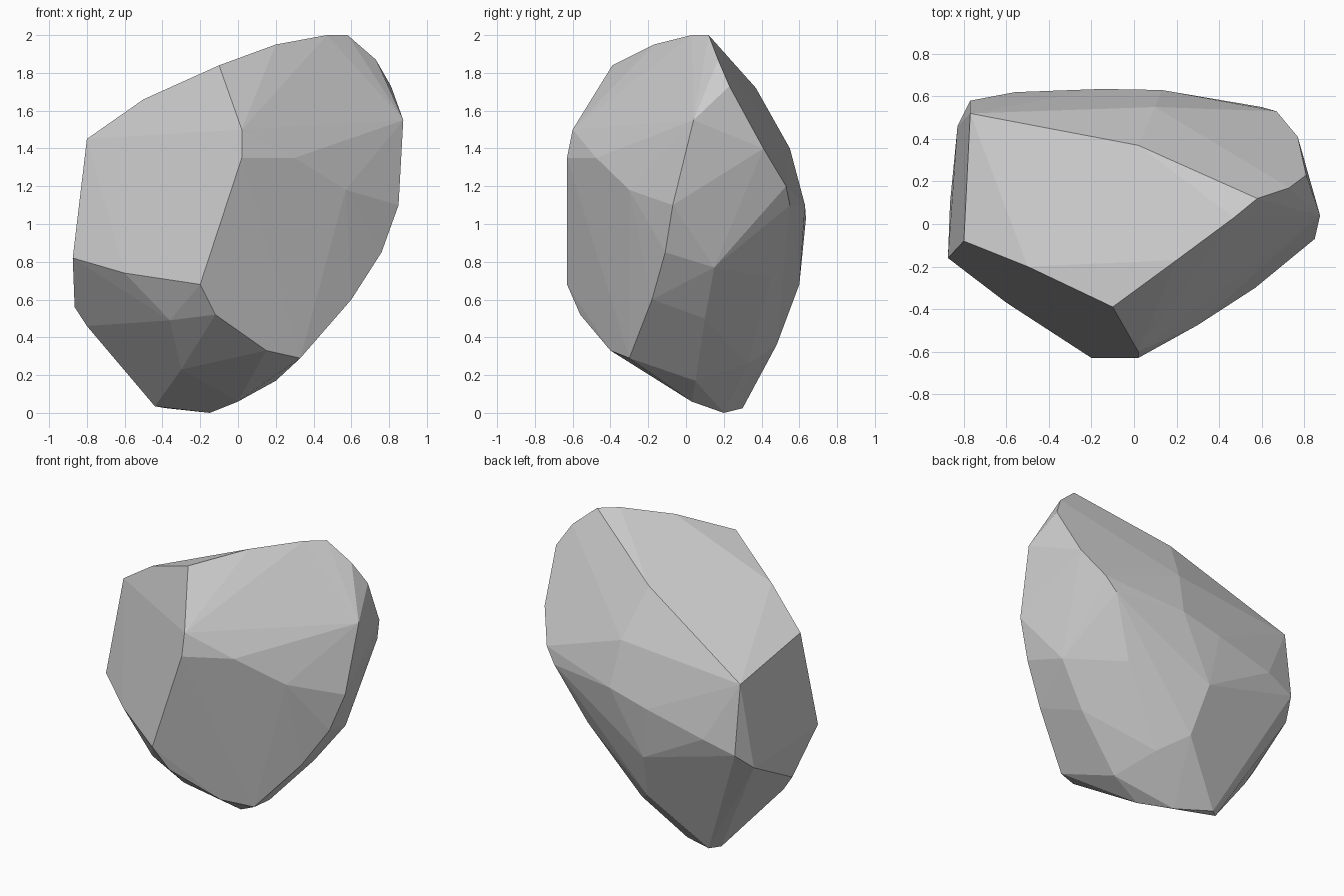
import bpy, bmesh
from math import radians

# Corner points of the chipped boulder, grouped by ridge
crown = [(.58, .12, 2), (.47, .03, 2), (.2, -.17, 1.95), (-.1, -.39, 1.84), (-.5, -.2, 1.66),
         (-.8, -.08, 1.45), (-.77, .52, 1.32), (.02, .37, 1.72), (.4, .18, 1.92)]
front_ridge = [(.02, -.6, 1.5), (.02, -.63, 1.35), (-.2, -.63, .68),
               (.3, -.475, 1.35), (.57, -.3, 1.18), (-.6, -.37, .74), (-.875, -.16, .82)]
right_side = [(.73, .17, 1.87), (.81, .23, 1.73), (.875, .04, 1.55), (.77, .41, 1.4),
              (.67, .53, 1.2), (.85, -.07, 1.1), (.76, -.11, .85), (.6, -.18, .6)]
back_edge = [(.6, .55, 1.1), (.13, .63, 1.1), (.1, .55, 1.4), (-.15, .635, 1.03),
             (-.56, .62, .93), (-.77, .58, .86), (-.83, .46, .75), (-.865, .1, .56)]
underside = [(-.8, .1, .46), (-.44, .25, .035), (-.38, .3, .025), (-.15, .2, 0),
             (0, .03, .06), (.2, .05, .17), (.33, -.3, .29), (.15, -.4, .33),
             (-.12, -.56, .52), (-.36, -.4, .49), (-.3, -.15, .23), (-.05, .48, .36),
             (.1, .33, .26), (.42, .45, .72), (.7, .15, .77), (.5, .1, .5), (-.1, .6, .68)]

# Boulder: convex hull with near-flat triangles merged into facets
bm = bmesh.new()
for p in crown + front_ridge + right_side + back_edge + underside:
    bm.verts.new(p)
bmesh.ops.convex_hull(bm, input=bm.verts[:])
bmesh.ops.delete(bm, geom=[v for v in bm.verts if not v.link_faces], context='VERTS')
bmesh.ops.dissolve_limit(bm, angle_limit=radians(2), verts=bm.verts[:], edges=bm.edges[:])
bmesh.ops.recalc_face_normals(bm, faces=bm.faces[:])
mesh = bpy.data.meshes.new("boulder")
bm.to_mesh(mesh)
bm.free()
boulder = bpy.data.objects.new("boulder", mesh)
bpy.context.collection.objects.link(boulder)
